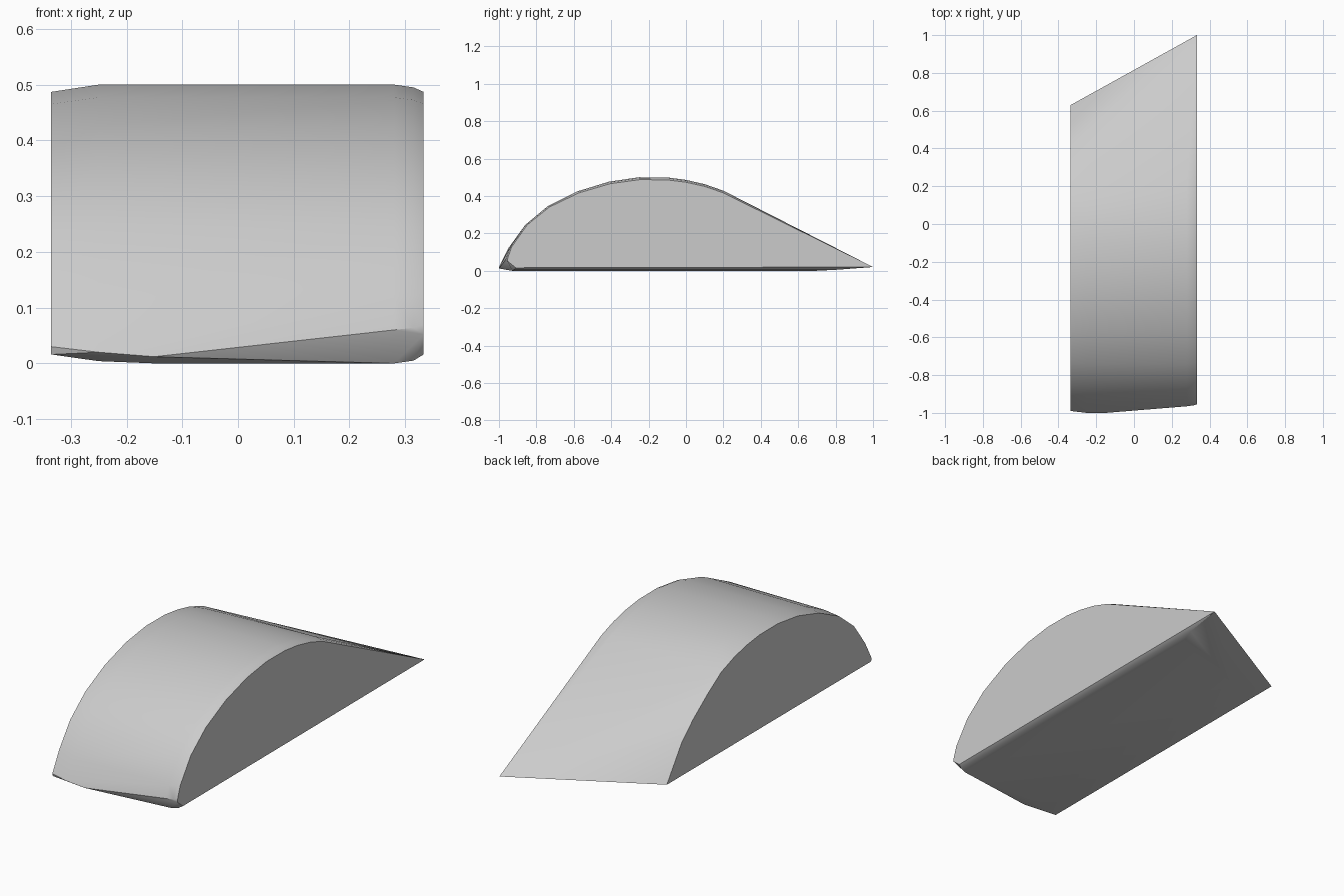
import bpy, bmesh, math

if "Cube" in bpy.data.objects:
    bpy.data.objects.remove(bpy.data.objects["Cube"])

# Arched front half shared by every cross-section (y, z)
ARCH = [(-1.0, 0.02), (-0.95, 0.12), (-0.86, 0.245), (-0.74, 0.345), (-0.58, 0.425),
        (-0.41, 0.477), (-0.25, 0.5), (-0.1, 0.499), (0.0, 0.486), (0.1, 0.463)]
# Rear of the arch on the left side; the right side runs straight to the tip
LEFT_REAR = [(0.2, 0.415), (0.31, 0.345), (0.42, 0.265), (0.51, 0.185)]


def inset(points, d):
    """Pull a profile towards its middle to round the side rims."""
    cy, cz = -0.18, 0.25
    return [(cy + (y - cy) * (1 - d / 0.8), cz + (z - cz) * (1 - d / 0.25)) for y, z in points]


bm = bmesh.new()


def section(x, points):
    for y, z in points:
        bm.verts.new((x, y, z))


# Left side face and its rounded rim
section(-0.335, inset(ARCH[1:], 0.013) + LEFT_REAR
        + [(-0.99, 0.03), (-0.985, 0.016), (0.63, 0.016)])
section(-0.25, ARCH + [(-0.95, 0.004), (0.55, 0.004)])

# Lower front lip and underside
section(-0.15, [(-1.0, 0.012), (-0.93, 0.0), (0.55, 0.0)])

# Right side face and its rounded rim, sloping straight to the rear tip
right = [(-0.965, 0.06), (-0.945, 0.12)] + ARCH[2:] + [(0.2, 0.428)]
section(0.28, right + [(-0.93, 0.0), (0.7, 0.0)])
section(0.315, inset(right, 0.005) + [(-0.92, 0.005), (0.8, 0.005)])
section(0.333, inset(right, 0.013) + [(-0.955, 0.052), (-0.91, 0.016), (1.0, 0.02)])

# Wrap the sections in one tight skin
hull = bmesh.ops.convex_hull(bm, input=bm.verts[:])
loose = [v for v in bm.verts if not v.link_faces]
bmesh.ops.delete(bm, geom=loose, context='VERTS')
bmesh.ops.dissolve_limit(bm, angle_limit=math.radians(0.5), verts=bm.verts[:], edges=bm.edges[:])
bmesh.ops.recalc_face_normals(bm, faces=bm.faces[:])

mesh = bpy.data.meshes.new("arched_wedge")
bm.to_mesh(mesh)
bm.free()
wedge = bpy.data.objects.new("arched_wedge", mesh)
bpy.context.collection.objects.link(wedge)

# Smooth arch with crisp side edges
bpy.context.view_layer.objects.active = wedge
wedge.select_set(True)
bpy.ops.object.shade_smooth_by_angle(angle=math.radians(25))
